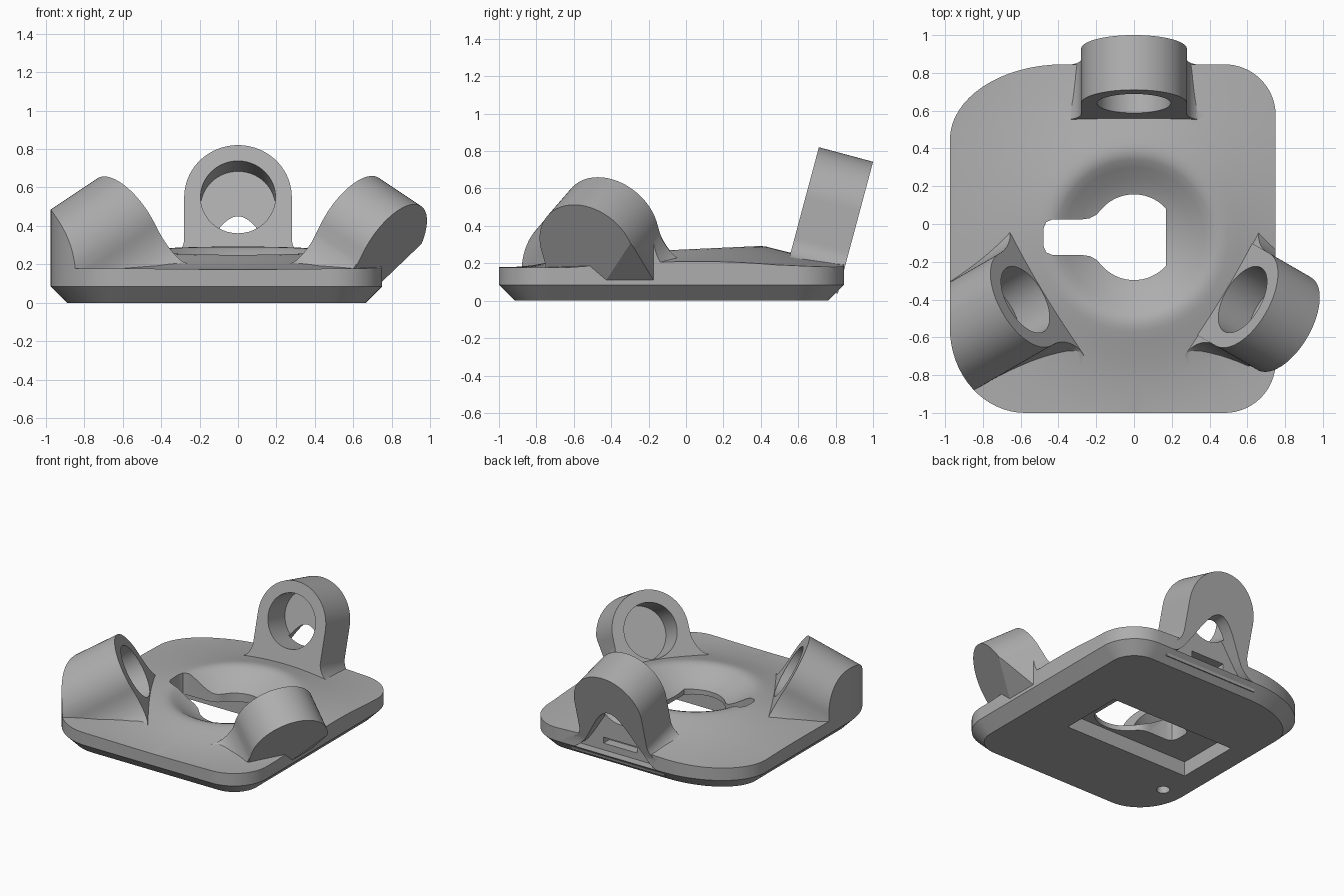
import bpy
import bmesh
from math import sin, cos, pi, radians, hypot
from mathutils import Matrix, Vector

cube = bpy.data.objects.get("Cube")
if cube:
    bpy.data.objects.remove(cube)

grey = bpy.data.materials.new("plain_grey")
grey.use_nodes = True
colour = (0.42, 0.42, 0.42, 1)
grey.diffuse_color = colour
grey.node_tree.nodes["Principled BSDF"].inputs["Base Color"].default_value = colour

CY = -0.07  # y of the ball cup centre


def finish(name, bm):
    bmesh.ops.recalc_face_normals(bm, faces=bm.faces)
    mesh = bpy.data.meshes.new(name)
    bm.to_mesh(mesh)
    bm.free()
    mesh.materials.append(grey)
    ob = bpy.data.objects.new(name, mesh)
    bpy.context.collection.objects.link(ob)
    return ob


def loft(name, rings, cuts=()):
    """Skin equal-length rings, cap both ends, then trim with planes."""
    bm = bmesh.new()
    loops = [[bm.verts.new(p) for p in ring] for ring in rings]
    n = len(loops[0])
    for a, b in zip(loops, loops[1:]):
        for i in range(n):
            j = (i + 1) % n
            bm.faces.new((a[i], a[j], b[j], b[i]))
    bm.faces.new(loops[0])
    bm.faces.new(loops[-1])
    for point, normal in cuts:
        geom = bm.verts[:] + bm.edges[:] + bm.faces[:]
        cut = bmesh.ops.bisect_plane(bm, geom=geom, plane_co=point,
                                     plane_no=normal, clear_inner=True)
        edges = [e for e in cut["geom_cut"] if isinstance(e, bmesh.types.BMEdge)]
        bmesh.ops.holes_fill(bm, edges=edges, sides=0)
    return finish(name, bm)


def prism(name, pts, frame, start, end, cuts=()):
    rings = [[frame @ Vector((u, v, w)) for u, v in pts] for w in (start, end)]
    return loft(name, rings, cuts)


def circle(r, n=64):
    return [(r * cos(2 * pi * i / n), r * sin(2 * pi * i / n)) for i in range(n)]


def box(x0, x1, y0, y1):
    return [(x0, y0), (x1, y0), (x1, y1), (x0, y1)]


def combine(target, other, operation):
    mod = target.modifiers.new("join", "BOOLEAN")
    mod.operation = operation
    mod.solver = "EXACT"
    mod.object = other
    graph = bpy.context.evaluated_depsgraph_get()
    mesh = bpy.data.meshes.new_from_object(target.evaluated_get(graph))
    target.modifiers.clear()
    target.data = mesh
    bpy.data.objects.remove(other)


# Plate outline: four elliptical corners (centre, radii, start angle)
CORNERS = [(0.48, 0.575, 0.27, 0.27, 0), (-0.375, 0.445, 0.6, 0.4, 90),
           (-0.575, -0.55, 0.4, 0.45, 180), (0.48, -0.73, 0.27, 0.27, 270)]


def outline(inset, z):
    ring = []
    for x, y, rx, ry, a in CORNERS:
        for i in range(17):
            t = radians(a + 90 * i / 16)
            ring.append((x + (rx - inset) * cos(t), y + (ry - inset) * sin(t), z))
    return ring


hull = loft("plate_hull", [outline(0.085, 0), outline(0, 0.085), outline(0, 1.2)])

# Domed top with the spherical cup, turned around the cup centre
DOME = [(1.8, -0.3), (1.8, 0.172), (1.4, 0.175), (1.1, 0.179), (0.93, 0.185),
        (0.75, 0.208), (0.64, 0.232), (0.55, 0.254), (0.5, 0.267), (0.47, 0.271),
        (0.44, 0.27), (0.41, 0.26), (0.37, 0.235), (0.31, 0.198), (0.25, 0.168),
        (0.18, 0.144), (0.1, 0.128), (0.02, 0.12)]
rings = []
for r, z in DOME:
    tilt = 0.08 * max(0, 1 - r / 1.1)
    rings.append([(x, y + CY, z + tilt * y) for x, y in circle(r, 96)])
body = loft("housing", rings)


# Sensor mounts: rounded arch on a stem, tilted toward the cup
def mount_frame(centre, heading, tilt):
    t, h = radians(tilt), radians(heading)
    out, up = Vector((cos(h), sin(h), 0)), Vector((0, 0, 1))
    v = out * sin(t) + up * cos(t)
    w = out * cos(t) - up * sin(t)
    frame = Matrix((v.cross(w), v, w)).transposed().to_4x4()
    return Matrix.Translation(centre) @ frame


def arch(r, foot, top, tip, base):
    half = [(r * sin(pi * i / 48), r * cos(pi * i / 48)) for i in range(25)]
    if foot > r:
        for i in range(13):
            a = pi / 2 * i / 12
            half.append((foot - (foot - r) * cos(a), top - (top - tip) * sin(a)))
    half.append((foot, base))
    return half + [(-u, v) for u, v in reversed(half[1:])]


back = mount_frame((0, 0.638, 0.55), 90, 15)
left = mount_frame((0.575, -0.4, 0.415), -30, 30)
right = mount_frame((-0.575, -0.4, 0.415), 210, 30)
flared = arch(0.28, 0.41, -0.02, -0.24, -0.32)

combine(body, prism("right_mount", flared, right, 0, 0.7), "UNION")
combine(body, prism("left_mount_flare", flared, left, 0.004, 0.29), "UNION")
combine(body, hull, "INTERSECT")
undercut = [((0.75, 0, 0.11), (-0.69, 0, 0.72)), ((0, 0, 0.05), (0, 0, 1))]
combine(body, prism("left_mount", arch(0.283, 0.283, 0, 0, -0.335), left, 0, 0.295,
                    undercut), "UNION")
combine(body, prism("back_mount", arch(0.28, 0.39, -0.22, -0.34, -0.45),
                    back, 0, 0.3), "UNION")

# Blind sockets in the mounts
for frame in (back, left, right):
    combine(body, prism("socket", circle(0.195), frame, -0.25, 0.21), "DIFFERENCE")

# Board pocket below, keyed opening through the cup
flat = Matrix.Identity(4)
combine(body, prism("pocket", box(-0.72, 0.32, -0.32, 0.17), flat, -0.1, 0.11),
        "DIFFERENCE")
upper = []
for i in range(21):
    a = radians(41.5 + 98 * i / 20)
    upper.append((0.227 * cos(a), 0.227 * sin(a)))
upper += [(-0.2, 0.118), (-0.235, 0.1), (-0.27, 0.095), (-0.43, 0.095),
          (-0.465, 0.08), (-0.48, 0.045)]
keyhole = upper + [(x, -y) for x, y in reversed(upper)]
combine(body, prism("opening", keyhole, Matrix.Translation((0, CY, 0)), -0.1, 0.5),
        "DIFFERENCE")

# Bell-shaped recess and cable slot at the back
bell = [(0.36 * i / 16, 0.085 + 0.365 * (0.5 + 0.5 * cos(pi * abs(i) / 16)))
        for i in range(-16, 17)]
upright = Matrix.Rotation(pi / 2, 4, "X")
combine(body, prism("recess", bell, upright, -1.2, -0.78), "DIFFERENCE")
combine(body, prism("slot", box(-0.14, 0.14, 0.135, 0.18), upright, -0.85, -0.71),
        "DIFFERENCE")

# Screw hole in the underside
combine(body, prism("screw_hole", circle(0.045, 32),
                    Matrix.Translation((-0.73, -0.56, 0)), -0.1, 0.1), "DIFFERENCE")

bpy.ops.object.select_all(action="DESELECT")
body.select_set(True)
bpy.context.view_layer.objects.active = body
bpy.ops.object.shade_smooth_by_angle(angle=radians(28))
